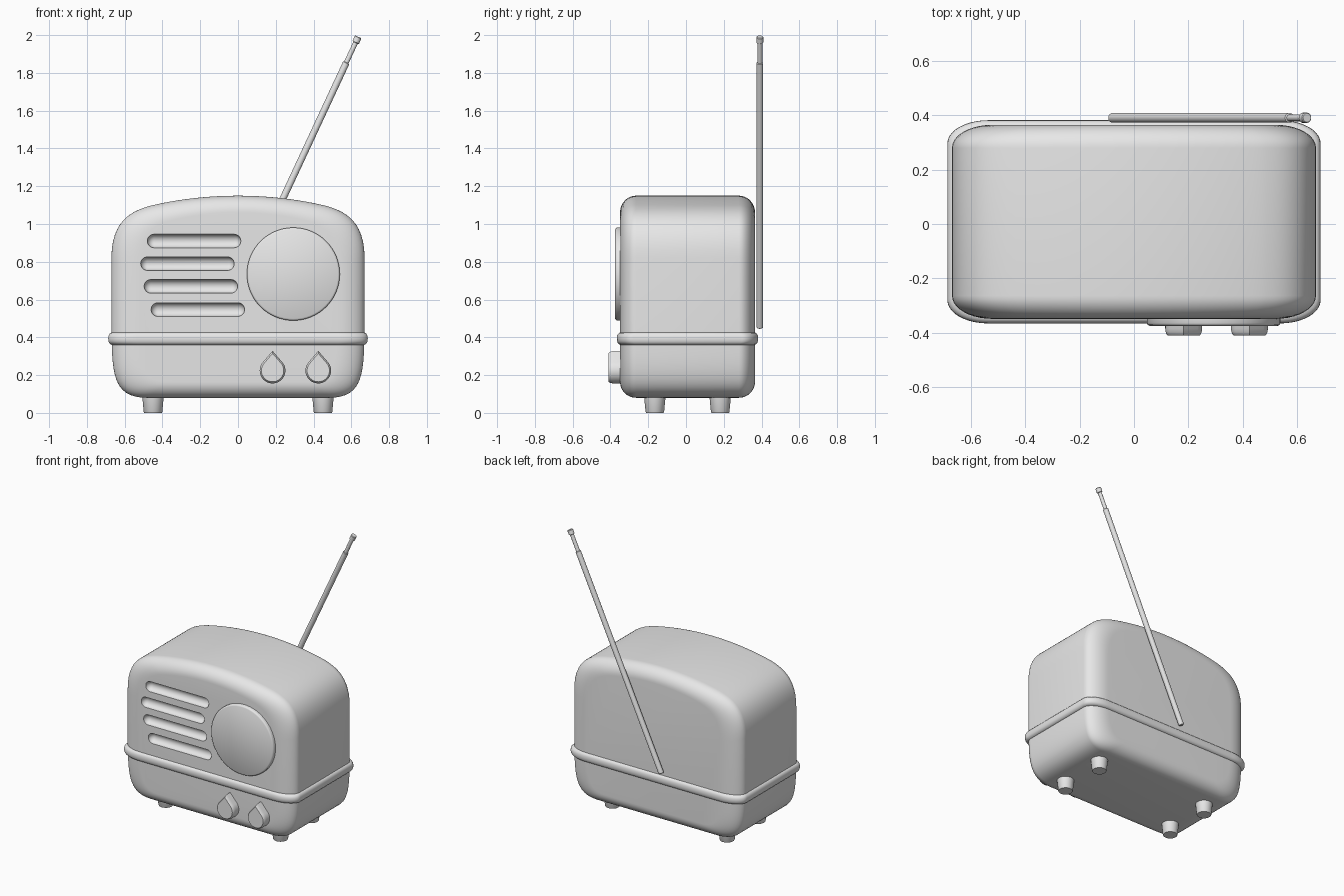
import bpy, bmesh, math
from mathutils import Vector
from mathutils.geometry import interpolate_bezier

if "Cube" in bpy.data.objects:
    bpy.data.objects.remove(bpy.data.objects["Cube"], do_unlink=True)

grey = bpy.data.materials.new("plain grey")
grey.use_nodes = True
grey.diffuse_color = (0.8, 0.8, 0.8, 1)
grey.node_tree.nodes["Principled BSDF"].inputs["Base Color"].default_value = (0.8, 0.8, 0.8, 1)

MID_Y, HALF_Y, FRONT = 0.008, 0.357, -0.349


def loft(name, rings, caps=True, angle=35):
    """Skin a list of closed point rings; join the ends or cap them."""
    bm = bmesh.new()
    rows = [[bm.verts.new(p) for p in ring] for ring in rings]
    n = len(rows[0])
    pairs = list(zip(rows, rows[1:]))
    if caps:
        bm.faces.new(rows[0])
        bm.faces.new(rows[-1])
    else:
        pairs.append((rows[-1], rows[0]))
    for a, b in pairs:
        for i in range(n):
            j = (i + 1) % n
            bm.faces.new((a[i], a[j], b[j], b[i]))
    bmesh.ops.recalc_face_normals(bm, faces=bm.faces)
    mesh = bpy.data.meshes.new(name)
    bm.to_mesh(mesh)
    bm.free()
    mesh.materials.append(grey)
    obj = bpy.data.objects.new(name, mesh)
    bpy.context.collection.objects.link(obj)
    smooth(obj, angle)
    return obj


def smooth(obj, angle=35):
    bpy.ops.object.select_all(action='DESELECT')
    obj.select_set(True)
    bpy.context.view_layer.objects.active = obj
    bpy.ops.object.shade_smooth_by_angle(angle=math.radians(angle))


def lathe(name, origin, axis, stations, sides=32):
    """Round part along an axis; stations are (distance, radius)."""
    axis = Vector(axis).normalized()
    u = axis.orthogonal().normalized()
    v = axis.cross(u)
    rings = []
    for d, r in stations:
        c = Vector(origin) + axis * d
        turn = [math.tau * i / sides for i in range(sides)]
        rings.append([c + (u * math.cos(t) + v * math.sin(t)) * r for t in turn])
    return loft(name, rings)


def bezier(a, b, c, d, n):
    pts = [Vector((x, z, 0)) for x, z in (a, b, c, d)]
    return interpolate_bezier(*pts, n)


# Cabinet: arched front outline, carried back with softly rounded ends
half = bezier((0, 1.15), (0.2, 1.15), (0.37, 1.12), (0.47, 1.095), 10)
half += bezier((0.47, 1.095), (0.55, 1.07), (0.67, 1.03), (0.67, 0.82), 14)[1:]
half += bezier((0.67, 0.42), (0.665, 0.2), (0.66, 0.08), (0.48, 0.08), 16)
outline = [(p.x, p.y) for p in half] + [(-p.x, p.y) for p in reversed(half[1:])]

STEPS = 10
sweep = [math.pi / 2 * i / STEPS for i in range(STEPS + 1)]
sections = [(-1, t) for t in reversed(sweep)] + [(1, t) for t in sweep]
rings = []
for side, t in sections:
    f = 1 - math.cos(t)
    y = MID_Y + side * (HALF_Y - 0.085 * (1 - math.sin(t)))
    rings.append([(x * (1 - 0.22 * f), y, 0.6 + (z - 0.6) * (1 - 0.16 * f)) for x, z in outline])
cabinet = loft("cabinet", rings)

# Four staggered grille grooves, cut with capsules
for left, z in ((-0.48, 0.91), (-0.515, 0.79), (-0.497, 0.67), (-0.46, 0.547)):
    r, length = 0.036, 0.495
    arc = [math.pi / 2 * (i + 0.3) / 8.3 for i in range(9)]
    stations = [(r - r * math.cos(t), r * math.sin(t)) for t in arc]
    stations += [(length - d, q) for d, q in reversed(stations)]
    cutter = lathe("groove_cutter", (left, FRONT, z), (1, 0, 0), stations)
    cutter.hide_render = True
    cut = cabinet.modifiers.new("groove", 'BOOLEAN')
    cut.operation, cut.solver, cut.object = 'DIFFERENCE', 'EXACT', cutter
    bpy.context.view_layer.objects.active = cabinet
    bpy.ops.object.modifier_apply(modifier=cut.name)
    bpy.data.objects.remove(cutter, do_unlink=True)
smooth(cabinet)


# Trim band around the cabinet
def plan(d, z):
    pts = []
    for sx, sy in ((1, 1), (-1, 1), (-1, -1), (1, -1)):
        corner = [(sx * (0.67 + d - 0.15 * (1 - math.cos(t))),
                   MID_Y + sy * (HALF_Y + d - 0.085 * (1 - math.sin(t))), z) for t in sweep]
        pts += corner if sx == sy else corner[::-1]
    return pts


band = []
for i in range(20):
    c, s = math.cos(math.tau * i / 20), math.sin(math.tau * i / 20)
    band.append(plan(-0.012 + 0.029 * math.copysign(abs(c) ** 0.8, c),
                     0.393 + 0.034 * math.copysign(abs(s) ** 0.8, s)))
loft("trim_band", band, caps=False, angle=60)

# Speaker disc
lathe("speaker_disc", (0.293, FRONT + 0.01, 0.735), (0, -1, 0),
      [(0, 0.246), (0.026, 0.246), (0.032, 0.243), (0.036, 0.236)], 64)

# Teardrop control knobs
R, TIP = 0.068, 0.104
touch = math.asin(R / TIP)
drop = [(0, TIP)]
for i in range(33):
    t = touch + (math.pi - 2 * touch - math.tau) * i / 32
    drop.append((R * math.cos(t), R * math.sin(t)))
for name, x in (("right_knob", 0.183), ("left_knob", 0.425)):
    layers = ((FRONT + 0.015, 1), (-0.385, 1), (-0.397, 0.975), (-0.405, 0.93), (-0.41, 0.87))
    loft(name, [[(x + s * px, y, 0.224 + s * pz) for px, pz in drop] for y, s in layers])

# Tapered feet
for sx, xn in ((-1, "right"), (1, "left")):
    for sy, yn in ((-1, "front"), (1, "back")):
        lathe(f"{yn}_{xn}_foot", (sx * 0.45, MID_Y + sy * 0.173, 0), (0, 0, 1),
              [(0, 0.046), (0.005, 0.049), (0.11, 0.059)])

# Telescopic antenna leaning to the left behind the cabinet
base, top = Vector((-0.08, 0.391, 0.451)), Vector((0.637, 0.391, 1.991))
L = (top - base).length
lathe("antenna", base, top - base,
      [(0, 0.014), (0.004, 0.018), (L - 0.153, 0.018), (L - 0.15, 0.013), (L - 0.035, 0.013),
       (L - 0.032, 0.019), (L - 0.004, 0.019), (L, 0.016)], 20)
